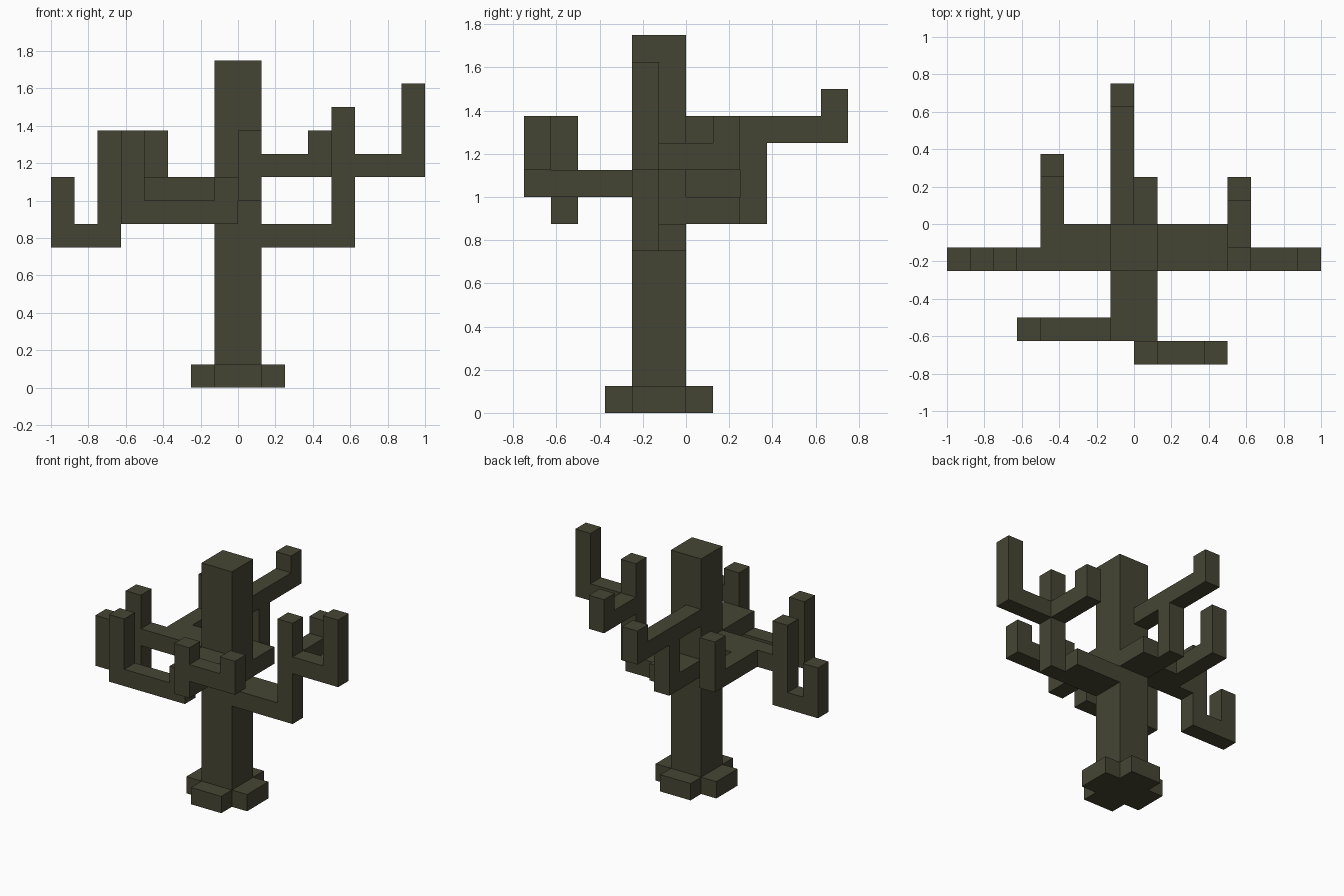
import bpy
import bmesh
from mathutils import Matrix, Vector

cube = bpy.data.objects.get("Cube")
if cube:
    bpy.data.objects.remove(cube, do_unlink=True)

CELL = 0.125  # size of one block
LEFT, RIGHT = Vector((1, 0, 0)), Vector((-1, 0, 0))
FRONT, BACK = Vector((0, -1, 0)), Vector((0, 1, 0))
UP, DOWN = Vector((0, 0, 1)), Vector((0, 0, -1))

# Single dark olive bark colour
bark = bpy.data.materials.new("dark_olive_bark")
bark.use_nodes = True
colour = (0.06, 0.06, 0.034, 1)
bark.diffuse_color = colour
shader = bark.node_tree.nodes["Principled BSDF"]
shader.inputs["Base Color"].default_value = colour
shader.inputs["Roughness"].default_value = 0.9


def build(name, boxes):
    """Make one object from boxes given by low and high corners in blocks."""
    bm = bmesh.new()
    for low, high in boxes:
        low, high = Vector(low) * CELL, Vector(high) * CELL
        place = Matrix.Translation((low + high) / 2)
        bmesh.ops.create_cube(bm, size=1, matrix=place @ Matrix.Diagonal((high - low).to_4d()))
    mesh = bpy.data.meshes.new(name)
    bm.to_mesh(mesh)
    bm.free()
    mesh.materials.append(bark)
    obj = bpy.data.objects.new(name, mesh)
    bpy.context.collection.objects.link(obj)


def branch(name, start, *runs):
    """Grow a one-block-thick branch from a start block through straight runs."""
    first = last = Vector(start)
    boxes = []
    for direction, steps in runs:
        last = last + direction * steps
        low = Vector(map(min, first, last))
        high = Vector(map(max, first, last)) + Vector((1, 1, 1))
        boxes.append((low, high))
        first = last + (UP if direction.z == 0 else Vector())
        # The next run begins in the block beside the last one
        following = len(boxes)
        if following < len(runs):
            first = last + runs[following][0]
    build(name, boxes)


# Trunk and cross-shaped roots
build("trunk", [((-1, -2, 0), (1, 0, 14))])
build("left_root", [((1, -2, 0), (2, 0, 1))])
build("right_root", [((-2, -2, 0), (-1, 0, 1))])
build("front_root", [((-1, -3, 0), (1, -2, 1))])
build("back_root", [((-1, 0, 0), (1, 1, 1))])

# Thick limbs leaving the trunk
build("left_limb", [((1, -2, 6), (4, 0, 7))])
build("right_limb", [((-4, -2, 8), (-1, 0, 9))])
build("front_limb", [((-1, -5, 8), (1, -2, 9))])
build("back_limb", [((-1, 0, 7), (1, 2, 8))])

# Left branches
branch("left_stem", (4, -2, 6), (UP, 5))
branch("left_outer_branch", (5, -2, 9), (LEFT, 2), (UP, 3))
branch("left_back_branch", (4, -1, 9), (BACK, 2), (UP, 1))

# Right branches
branch("right_stem", (-5, -2, 8), (RIGHT, 1), (UP, 2))
branch("right_hanging_branch", (-6, -2, 7), (DOWN, 1), (RIGHT, 2), (UP, 2))
branch("right_back_branch", (-4, 0, 8), (BACK, 2), (UP, 2))

# Front branches
branch("front_stem", (0, -6, 8), (UP, 2))
branch("front_left_branch", (1, -6, 9), (LEFT, 2), (UP, 1))
branch("front_right_branch", (-1, -5, 7), (RIGHT, 4), (UP, 3))

# Back branches
branch("back_stem", (-1, 2, 7), (UP, 2))
branch("back_upper_branch", (-1, 0, 10), (BACK, 5), (UP, 1))
